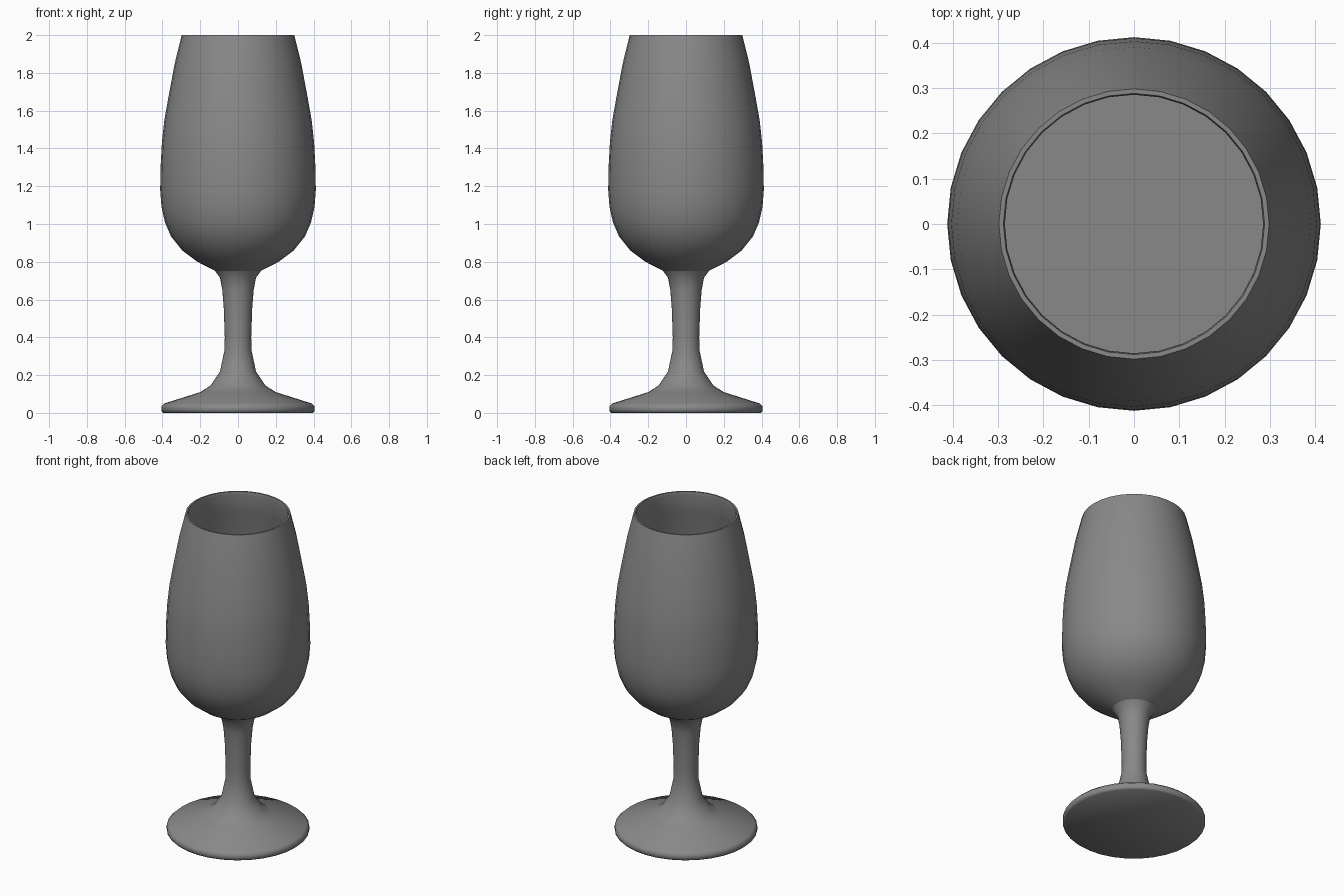
import bpy
import bmesh
import math

cube = bpy.data.objects.get("Cube")
if cube:
    bpy.data.objects.remove(cube, do_unlink=True)

SIDES = 32

grey = bpy.data.materials.new("neutral grey")
grey.use_nodes = True
colour = (0.25, 0.25, 0.25, 1)
grey.diffuse_color = colour
grey.node_tree.nodes["Principled BSDF"].inputs["Base Color"].default_value = colour


def lathe(name, profile, cap_start=False, cap_end=False):
    """Revolve (radius, height) points about z, listed from the outside bottom up."""
    bm = bmesh.new()
    rings = []
    for r, z in profile:
        angles = [math.tau * i / SIDES for i in range(SIDES)]
        rings.append([bm.verts.new((r * math.cos(a), r * math.sin(a), z)) for a in angles])
    for low, high in zip(rings, rings[1:]):
        for i in range(SIDES):
            j = (i + 1) % SIDES
            bm.faces.new((low[i], low[j], high[j], high[i]))
    if cap_start:
        bm.faces.new(rings[0][::-1])
    if cap_end:
        bm.faces.new(rings[-1])
    mesh = bpy.data.meshes.new(name)
    bm.to_mesh(mesh)
    bm.free()
    mesh.materials.append(grey)
    obj = bpy.data.objects.new(name, mesh)
    bpy.context.collection.objects.link(obj)
    bpy.ops.object.select_all(action="DESELECT")
    obj.select_set(True)
    bpy.context.view_layer.objects.active = obj
    bpy.ops.object.shade_smooth_by_angle(angle=math.radians(50))
    return obj


# Foot, stem and flare under the bowl
lathe("foot_and_stem", [
    (0.395, 0), (0.406, 0.01), (0.406, 0.035), (0.39, 0.05),
    (0.2, 0.11), (0.145, 0.145), (0.095, 0.22), (0.072, 0.33),
    (0.07, 0.4), (0.075, 0.55), (0.083, 0.65), (0.095, 0.715), (0.122, 0.752),
], cap_start=True)

# Bowl: outer wall, rounded rim, then inner wall down to the flat floor
outer = [
    (0.122, 0.752), (0.215, 0.8), (0.295, 0.86), (0.355, 0.935), (0.387, 1.01),
    (0.405, 1.09), (0.412, 1.18), (0.41, 1.3), (0.403, 1.43), (0.39, 1.55),
    (0.365, 1.69), (0.335, 1.85), (0.302, 1.985),
]
rim = [(0.298, 2), (0.288, 2), (0.285, 1.985)]
inner = [(r - 0.017, z) for r, z in reversed(outer[6:-1])]
lathe("bowl", outer + rim + inner, cap_end=True)
